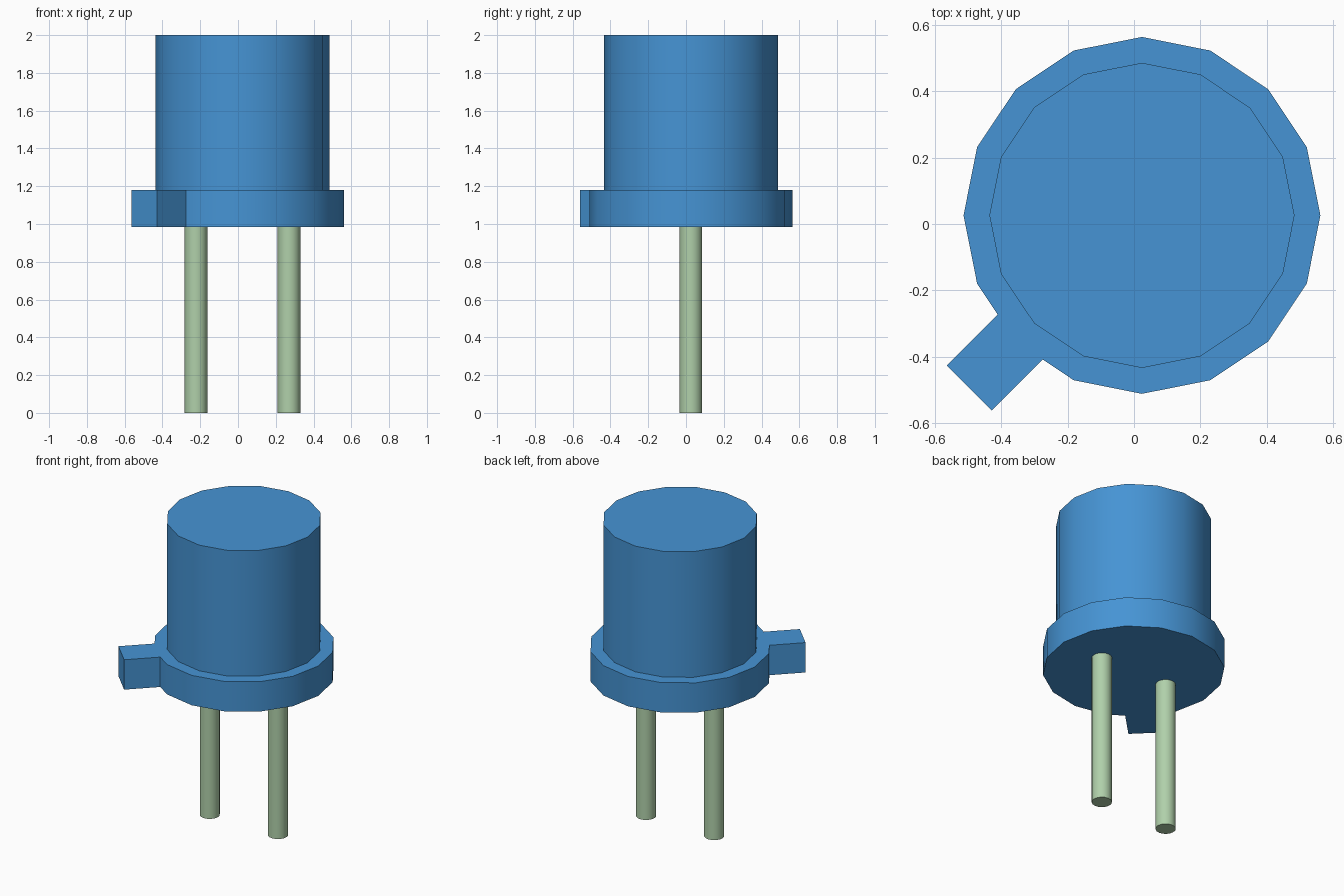
import bpy
import bmesh
import math

cube = bpy.data.objects.get("Cube")
if cube:
    bpy.data.objects.remove(cube, do_unlink=True)

CX, CY = 0.024, 0.026          # axis of the can
SIDES = 16


def material(name, rgb):
    mat = bpy.data.materials.new(name)
    mat.use_nodes = True
    mat.diffuse_color = (*rgb, 1)
    mat.node_tree.nodes["Principled BSDF"].inputs["Base Color"].default_value = (*rgb, 1)
    return mat


blue = material("can_blue", (0.061, 0.296, 0.66))
green = material("lead_pale_green", (0.434, 0.631, 0.402))


def ring(radius, sides=SIDES):
    return [(radius * math.cos(2 * math.pi * k / sides),
             radius * math.sin(2 * math.pi * k / sides)) for k in range(sides)]


def prism(name, outline, x, y, z0, z1, mat):
    """Extrude a closed outline from z0 to z1."""
    bm = bmesh.new()
    base = bm.faces.new([bm.verts.new((px, py, 0)) for px, py in outline])
    top = bmesh.ops.extrude_face_region(bm, geom=[base])["geom"]
    bmesh.ops.translate(bm, vec=(0, 0, z1 - z0),
                        verts=[g for g in top if isinstance(g, bmesh.types.BMVert)])
    bmesh.ops.recalc_face_normals(bm, faces=bm.faces)
    mesh = bpy.data.meshes.new(name)
    bm.to_mesh(mesh)
    bm.free()
    mesh.materials.append(mat)
    obj = bpy.data.objects.new(name, mesh)
    obj.location = (x, y, z0)
    bpy.context.collection.objects.link(obj)
    bpy.ops.object.select_all(action='DESELECT')
    obj.select_set(True)
    bpy.context.view_layer.objects.active = obj
    bpy.ops.object.shade_smooth_by_angle(angle=math.radians(30))
    return obj


# Flange outline: the corner at 225 degrees is replaced by a square locating tab
R, HALF, REACH = 0.538, 0.096, 0.736
flange = ring(R)
d = math.sqrt(0.5)
root = R - HALF * math.tan(math.pi / SIDES)
tab = [(-d * (a - s), -d * (a + s)) for a, s in
       ((root, -HALF), (REACH, -HALF), (REACH, HALF), (root, HALF))]
corner = SIDES * 5 // 8
flange[corner:corner + 1] = tab
prism("flange_with_tab", flange, CX, CY, 0.985, 1.18, blue)

# Can body
prism("can_body", ring(0.46), CX, CY, 1.18, 2.0, blue)

# Pair of wire leads
for side, name in ((-1, "right_lead"), (1, "left_lead")):
    prism(name, ring(0.06), CX + side * 0.246, CY, 0, 0.985, green)
